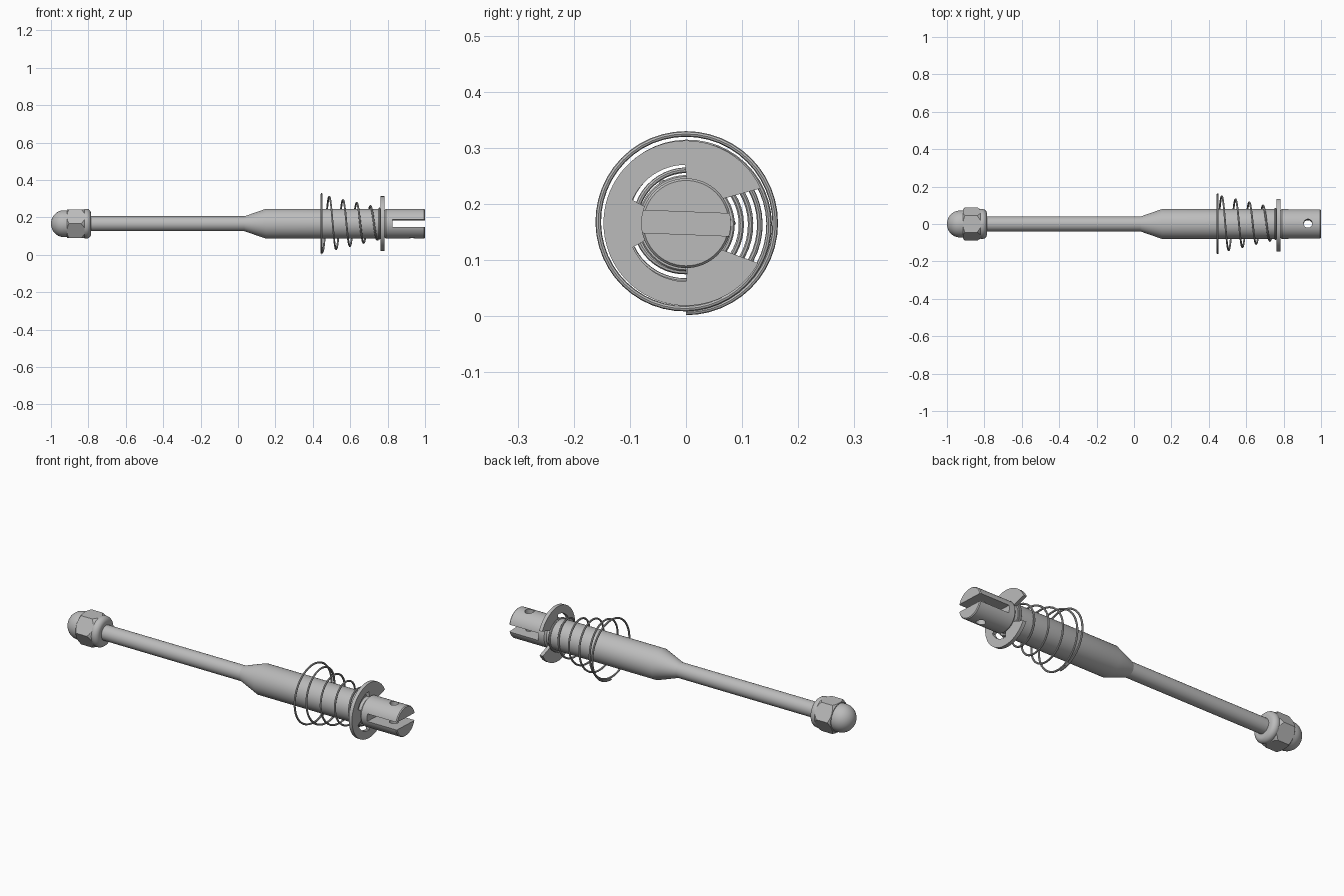
import bpy, bmesh, math
from mathutils import Matrix, Vector

cube = bpy.data.objects.get("Cube")
if cube:
    bpy.data.objects.remove(cube, do_unlink=True)

AXIS_Z = 0.166
TILT = math.radians(-2.2)

steel = bpy.data.materials.new("grey steel")
steel.use_nodes = True
steel.diffuse_color = (0.5, 0.5, 0.5, 1)
steel.node_tree.nodes["Principled BSDF"].inputs["Base Color"].default_value = (0.5, 0.5, 0.5, 1)


def finish(name, bm):
    """Turn a bmesh built along the x axis into an object on the model axis."""
    bmesh.ops.recalc_face_normals(bm, faces=bm.faces)
    me = bpy.data.meshes.new(name)
    bm.to_mesh(me)
    bm.free()
    ob = bpy.data.objects.new(name, me)
    bpy.context.collection.objects.link(ob)
    ob.location.z = AXIS_Z
    me.materials.append(steel)
    return ob


def activate(ob):
    bpy.ops.object.select_all(action='DESELECT')
    ob.select_set(True)
    bpy.context.view_layer.objects.active = ob


def smooth(ob):
    activate(ob)
    bpy.ops.object.shade_smooth_by_angle(angle=math.radians(30))


def lathe(name, profile, sides=64):
    """Closed solid of revolution around x from (x, radius) points."""
    bm = bmesh.new()
    rings = []
    for x, r in profile:
        rings.append([bm.verts.new((x, r * math.cos(a), r * math.sin(a)))
                      for a in (math.tau * i / sides for i in range(sides))])
    for p, q in zip(rings, rings[1:]):
        for i in range(sides):
            j = (i + 1) % sides
            bm.faces.new((p[i], p[j], q[j], q[i]))
    bm.faces.new(rings[0])
    bm.faces.new(rings[-1])
    return finish(name, bm)


def boolean(ob, cutter, operation='DIFFERENCE'):
    cutter.hide_render = True
    mod = ob.modifiers.new("cut", 'BOOLEAN')
    mod.operation = operation
    mod.solver = 'EXACT'
    mod.object = cutter
    activate(ob)
    bpy.ops.object.modifier_apply(modifier=mod.name)
    bpy.data.objects.remove(cutter, do_unlink=True)


# Thin rod
smooth(lathe("rod", [(-0.82, 0.04), (0.05, 0.04)], 32))

# Barrel with tapered shoulder, forked end and cross hole
barrel = lathe("barrel", [(0.035, 0.04), (0.15, 0.08), (0.765, 0.08), (0.765, 0.072),
                          (0.782, 0.072), (0.79, 0.08), (0.995, 0.08), (1.0, 0.076)])
bm = bmesh.new()
bmesh.ops.create_cube(bm, size=1, matrix=Matrix.Translation((0.925, 0, 0))
                      @ Matrix.Rotation(TILT, 4, 'X') @ Matrix.Diagonal((0.2, 0.3, 0.04, 1)))
boolean(barrel, finish("fork_cutter", bm))
bm = bmesh.new()
bmesh.ops.create_cone(bm, cap_ends=True, segments=32, radius1=0.023, radius2=0.023, depth=0.4,
                      matrix=Matrix.Translation((0.93, 0, 0)) @ Matrix.Rotation(TILT, 4, 'X'))
boolean(barrel, finish("hole_cutter", bm))
smooth(barrel)

# Slotted locking washer: an open ring with two arc slots on its inner edge
bm = bmesh.new()
STEPS = 144
sections = []
for i in range(STEPS + 1):
    f = i / STEPS
    outer = math.radians(25 + 306 * f)
    inner = math.radians(35 + 287 * f)
    from_back = abs(math.degrees(inner) - 180)
    r_in = 0.104 if 23 < from_back < 91 else 0.073
    sections.append([bm.verts.new((x, r * math.cos(a), r * math.sin(a)))
                     for x, r, a in ((0.763, r_in, inner), (0.782, r_in, inner),
                                     (0.782, 0.147, outer), (0.763, 0.147, outer))])
for p, q in zip(sections, sections[1:]):
    for k in range(4):
        m = (k + 1) % 4
        bm.faces.new((p[k], p[m], q[m], q[k]))
bm.faces.new(sections[0])
bm.faces.new(sections[-1])
smooth(finish("locking_washer", bm))

# Conical spring with flat end coils
curve = bpy.data.curves.new("spring", 'CURVE')
curve.dimensions = '3D'
curve.bevel_depth = 0.005
curve.bevel_resolution = 2
curve.use_fill_caps = True
PER_TURN = 48
spline = curve.splines.new('POLY')
count = 6 * PER_TURN
spline.points.add(count)
for i in range(count + 1):
    t = -1.5 + i / PER_TURN
    x = min(max(0.488 + 0.0735 * t, 0.447), 0.756)
    r = min(max(0.144 - 0.0165 * t, 0.081), 0.159)
    a = math.pi / 2 + math.tau * t
    spline.points[i].co = (x, r * math.cos(a), r * math.sin(a), 1)
spring = bpy.data.objects.new("spring", curve)
bpy.context.collection.objects.link(spring)
spring.location.z = AXIS_Z
curve.materials.append(steel)
activate(spring)
bpy.ops.object.convert(target='MESH')
smooth(spring)

# Domed cap of the end nut
dome = [(-0.93 - 0.07 * math.cos(a), 0.072 * math.sin(a))
        for a in (math.pi / 2 * (i + 0.2) / 12.2 for i in range(13))]
smooth(lathe("nut_dome", dome + [(-0.9, 0.072)], 48))

# Hexagonal body with chamfered corners
hexagon = lathe("nut_hexagon", [(-0.915, 0.089), (-0.82, 0.089)], 6)
boolean(hexagon, lathe("chamfer_cutter", [(-0.917, 0.074), (-0.903, 0.09),
                                          (-0.84, 0.09), (-0.82, 0.078)]), 'INTERSECT')
smooth(hexagon)

# Rounded collar of the nut
collar = [(-0.811 - 0.025 * math.cos(a), 0.055 + 0.025 * math.sin(a))
          for a in (math.pi * i / 12 for i in range(13))]
smooth(lathe("nut_collar", collar, 48))
